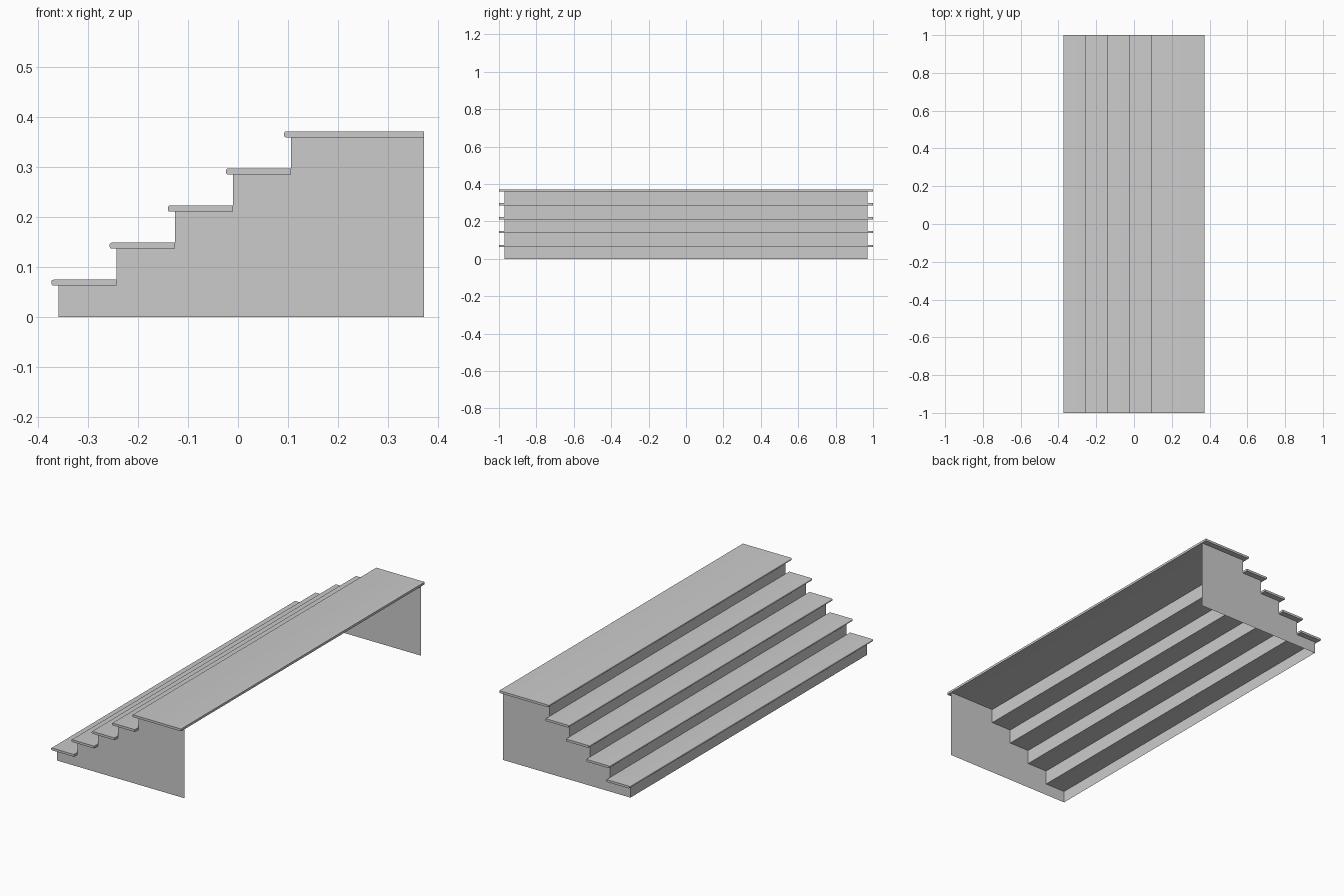
import bpy, math

if "Cube" in bpy.data.objects:
    bpy.data.objects.remove(bpy.data.objects["Cube"])

STEPS = 5
RUN, RISE = 0.1166, 0.0743      # step spacing
FRONT, BACK = -0.36, 0.373      # first riser, rear edge
NOSE, THICK = 0.014, 0.012      # tread overhang and thickness
HALF, INNER = 1.0, 0.97         # tread half length, wall position


def make(name, verts, faces):
    me = bpy.data.meshes.new(name)
    me.from_pydata(verts, [], faces)
    me.update()
    ob = bpy.data.objects.new(name, me)
    bpy.context.collection.objects.link(ob)
    return ob


def extrude_y(name, profile, half):
    # profile runs counter-clockwise in the x-z plane seen from the front
    n = len(profile)
    verts = [(x, -half, z) for x, z in profile] + [(x, half, z) for x, z in profile]
    faces = [tuple(range(n)), tuple(range(2 * n - 1, n - 1, -1))]
    faces += [(i, i + n, (i + 1) % n + n, (i + 1) % n) for i in range(n)]
    return make(name, verts, faces)


def riser_x(i):
    return FRONT + i * RUN


wall = [(FRONT, 0), (BACK, 0)]
outline = []
for i in range(STEPS):
    x0 = riser_x(i)
    x1 = riser_x(i + 1) if i < STEPS - 1 else BACK
    top = (i + 1) * RISE
    low = top - THICK
    outline += [(x0, low), (x1, low)]

    # tread with a softly rounded nosing
    r = 0.004
    front = x0 - NOSE
    profile = [(x1, low), (x1, top)]
    for cz, start in ((top - r, 90), (low + r, 180)):
        for k in range(4):
            a = math.radians(start + 30 * k)
            profile.append((front + r + r * math.cos(a), cz + r * math.sin(a)))
    extrude_y(f"tread_{i + 1}", profile, HALF)

    # thin riser sheet below the tread
    base = i * RISE
    make(f"riser_{i + 1}",
         [(x0, INNER, base), (x0, -INNER, base), (x0, -INNER, low), (x0, INNER, low)],
         [(0, 1, 2, 3)])

# stepped side walls; underside and back stay open
wall += outline[:0:-1] + [outline[0]]
wall = wall[1:]
for side, y in (("near", -INNER), ("far", INNER)):
    pts = [(FRONT, 0)] + wall
    pts = pts[:-1] + [pts[-1]]
    order = tuple(range(len(pts)))
    make(f"side_wall_{side}", [(x, y, z) for x, z in pts],
         [order if y < 0 else order[::-1]])

# smooth nosings, crisp edges elsewhere
for ob in bpy.context.collection.objects:
    ob.select_set(True)
    bpy.context.view_layer.objects.active = ob
bpy.ops.object.shade_smooth_by_angle(angle=math.radians(35))
